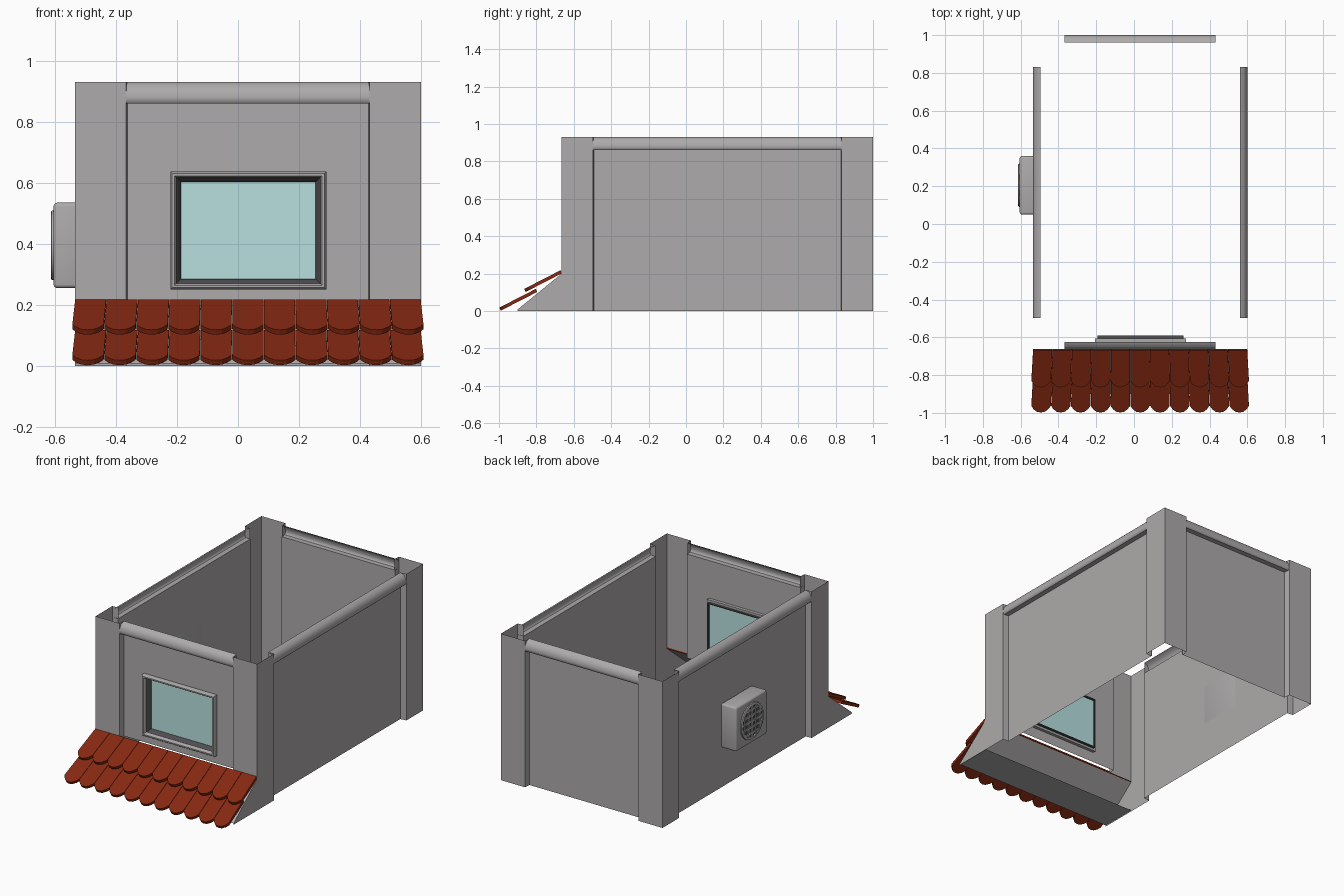
import bpy, bmesh, math
from mathutils import Vector

old = bpy.data.objects.get("Cube")
if old:
    bpy.data.objects.remove(old)


def material(name, rgb):
    m = bpy.data.materials.new(name)
    m.use_nodes = True
    m.diffuse_color = (*rgb, 1)
    m.node_tree.nodes["Principled BSDF"].inputs["Base Color"].default_value = (*rgb, 1)
    return m


GREY = material("wall grey", (0.42, 0.405, 0.405))
DARK = material("dark trim", (0.08, 0.075, 0.08))
GLASS = material("pale glass", (0.48, 0.74, 0.74))
TILE = material("terracotta", (0.24, 0.022, 0.006))

X0, X1, Y0, Y1, TOP = -0.535, 0.60, -0.665, 1.0, 0.93
PILLAR, INSET, LEDGE = 0.168, 0.04, 0.2


def finish(name, bm, mat, smooth=True, merge=True):
    if merge:
        bmesh.ops.remove_doubles(bm, verts=bm.verts, dist=0.0005)
        bmesh.ops.recalc_face_normals(bm, faces=bm.faces)
    me = bpy.data.meshes.new(name)
    bm.to_mesh(me)
    bm.free()
    ob = bpy.data.objects.new(name, me)
    bpy.context.collection.objects.link(ob)
    me.materials.append(mat)
    if smooth:
        bpy.ops.object.select_all(action='DESELECT')
        ob.select_set(True)
        bpy.context.view_layer.objects.active = ob
        bpy.ops.object.shade_smooth_by_angle(angle=math.radians(40))
    return ob


def face(bm, pts):
    return bm.faces.new([bm.verts.new(p) for p in pts])


# Wall: two corner pillars, a recessed panel and a rounded top band
BAND = [(INSET, 0.86), (0.008, 0.86), (0.002, 0.866), (0, 0.88),
        (0.004, 0.9), (0.016, 0.92), (INSET, TOP)]


def wall(name, start, end, low=0.0, hole=None):
    a, b = Vector(start), Vector(end)
    length = (b - a).length
    along = (b - a).normalized()
    inward = Vector((-along.y, along.x, 0))

    def at(u, d, z):
        return a + along * u + inward * d + Vector((0, 0, z))

    bm = bmesh.new()

    def quad(u0, d0, u1, d1, z0, z1):
        face(bm, [at(u0, d0, z0), at(u1, d1, z0), at(u1, d1, z1), at(u0, d0, z1)])

    p, q = PILLAR, length - PILLAR
    quad(0, 0, p, 0, low, TOP)
    quad(p, 0, p + 0.004, INSET, low, TOP)
    quad(q - 0.004, INSET, q, 0, low, TOP)
    quad(q, 0, length, 0, low, TOP)
    if hole:
        u0, u1, z0, z1 = hole
        quad(p, INSET, u0, INSET, low, 0.86)
        quad(u1, INSET, q, INSET, low, 0.86)
        quad(u0, INSET, u1, INSET, low, z0)
        quad(u0, INSET, u1, INSET, z1, 0.86)
    else:
        quad(p, INSET, q, INSET, low, 0.86)
    for (d0, z0), (d1, z1) in zip(BAND, BAND[1:]):
        face(bm, [at(p, d0, z0), at(q, d0, z0), at(q, d1, z1), at(p, d1, z1)])
    finish(name, bm, GREY)


wall("front_wall", (X0, Y0, 0), (X1, Y0, 0), LEDGE, (0.325, 0.815, 0.265, 0.62))
wall("left_wall", (X1, Y0, 0), (X1, Y1, 0))
wall("back_wall", (X1, Y1, 0), (X0, Y1, 0))
wall("right_wall", (X0, Y1, 0), (X0, Y0, 0))


# Window: rectangular rings swept through (inset, depth) profiles
def window_rect(inset, y):
    l, r, b, t = -0.222 + inset, 0.29 - inset, 0.25 + inset, 0.637 - inset
    return [(l, y, b), (r, y, b), (r, y, t), (l, y, t)]


def window_ring(name, profile, mat):
    bm = bmesh.new()
    for p, q in zip(profile, profile[1:]):
        r0, r1 = window_rect(*p), window_rect(*q)
        for i in range(4):
            j = (i + 1) % 4
            face(bm, [r0[i], r0[j], r1[j], r1[i]])
    finish(name, bm, mat)


window_ring("window_frame", [(0, -0.625), (0, -0.645), (0.006, -0.653), (0.014, -0.653),
                             (0.02, -0.645), (0.02, -0.63)], GREY)
window_ring("window_reveal", [(0.02, -0.63), (0.035, -0.612), (0.035, -0.59),
                              (0.029, -0.59), (0.029, -0.605)], DARK)
window_ring("window_inner_frame", [(0.029, -0.605), (0.015, -0.605), (0.015, -0.625)], GREY)
bm = bmesh.new()
face(bm, window_rect(0.035, -0.6))
finish("window_glass", bm, GLASS, smooth=False)

# Awning support: open-backed wedge below the front wall
bm = bmesh.new()
toe, foot = -0.9, 0.008
face(bm, [(X0, Y0, LEDGE), (X0, toe, foot), (X1, toe, foot), (X1, Y0, LEDGE)])
face(bm, [(X0, Y0, foot), (X1, Y0, foot), (X1, toe, foot), (X0, toe, foot)])
for x in (X0, X1):
    face(bm, [(x, Y0, 0), (x, Y0, LEDGE), (x, toe, foot), (x, toe, 0)])
finish("awning_support", bm, GREY, smooth=False)

# Awning tiles: two overlapping rows with scalloped lower ends
COLS, MID, HALF = 11, (X0 + X1) / 2, (X1 - X0) / 2
SCALLOP = [(0, 0.82), (0.12, 0.91), (0.3, 0.98), (0.5, 1), (0.7, 0.98), (0.88, 0.91), (1, 0.82)]


def tile_row(name, y, z):
    bm = bmesh.new()
    for c in range(COLS):
        outline = [(1, 0), (0, 0)] + SCALLOP
        top = []
        for u, v in outline:
            s = 2 * (c + 0.01 + 0.98 * u) / COLS - 1
            top.append(Vector((MID + s * HALF * (1 + 0.02 * v), y - 0.195 * v, z - 0.1 * v)))
        under = [p + Vector((0, 0.008, -0.016)) for p in top]
        face(bm, top)
        face(bm, under[::-1])
        for i in range(len(top)):
            j = (i + 1) % len(top)
            face(bm, [top[j], top[i], under[i], under[j]])
    finish(name, bm, TILE, smooth=False)


tile_row("lower_tiles", -0.803, 0.118)
tile_row("upper_tiles", -0.67, 0.218)


# Vent: rounded box with a round grille on the right wall
def box(bm, lo, hi):
    lo, hi = Vector(lo), Vector(hi)
    made = bmesh.ops.create_cube(bm, size=1)["verts"]
    for v in made:
        v.co = (lo + hi) / 2 + Vector(a * b for a, b in zip(v.co, hi - lo))


bm = bmesh.new()
box(bm, (-0.605, 0.05, 0.255), (-0.495, 0.36, 0.535))
bmesh.ops.bevel(bm, geom=bm.edges[:], offset=0.012, segments=3, profile=0.5, affect='EDGES')
finish("vent_box", bm, GREY)

VY, VZ, VR, SIDES = 0.205, 0.395, 0.115, 32


def vent_point(x, r, i):
    t = 2 * math.pi * i / SIDES
    return (x, VY + r * math.cos(t), VZ + r * math.sin(t))


bm = bmesh.new()
rim = [(-0.604, VR), (-0.611, VR - 0.002), (-0.614, VR - 0.007), (-0.614, VR - 0.016), (-0.605, VR - 0.018)]
for (x0, r0), (x1, r1) in zip(rim, rim[1:]):
    for i in range(SIDES):
        face(bm, [vent_point(x0, r0, i), vent_point(x0, r0, i + 1),
                  vent_point(x1, r1, i + 1), vent_point(x1, r1, i)])
finish("vent_rim", bm, GREY)

bm = bmesh.new()
face(bm, [vent_point(-0.606, VR - 0.015, i) for i in range(SIDES)])
finish("vent_opening", bm, DARK, smooth=False)

bm = bmesh.new()
for k in range(-2, 3):
    off = k * 0.037
    reach = math.sqrt((VR - 0.012) ** 2 - off ** 2)
    box(bm, (-0.613, VY + off - 0.007, VZ - reach), (-0.606, VY + off + 0.007, VZ + reach))
    box(bm, (-0.612, VY - reach, VZ + off - 0.007), (-0.606, VY + reach, VZ + off + 0.007))
finish("vent_grille", bm, GREY, smooth=False, merge=False)
